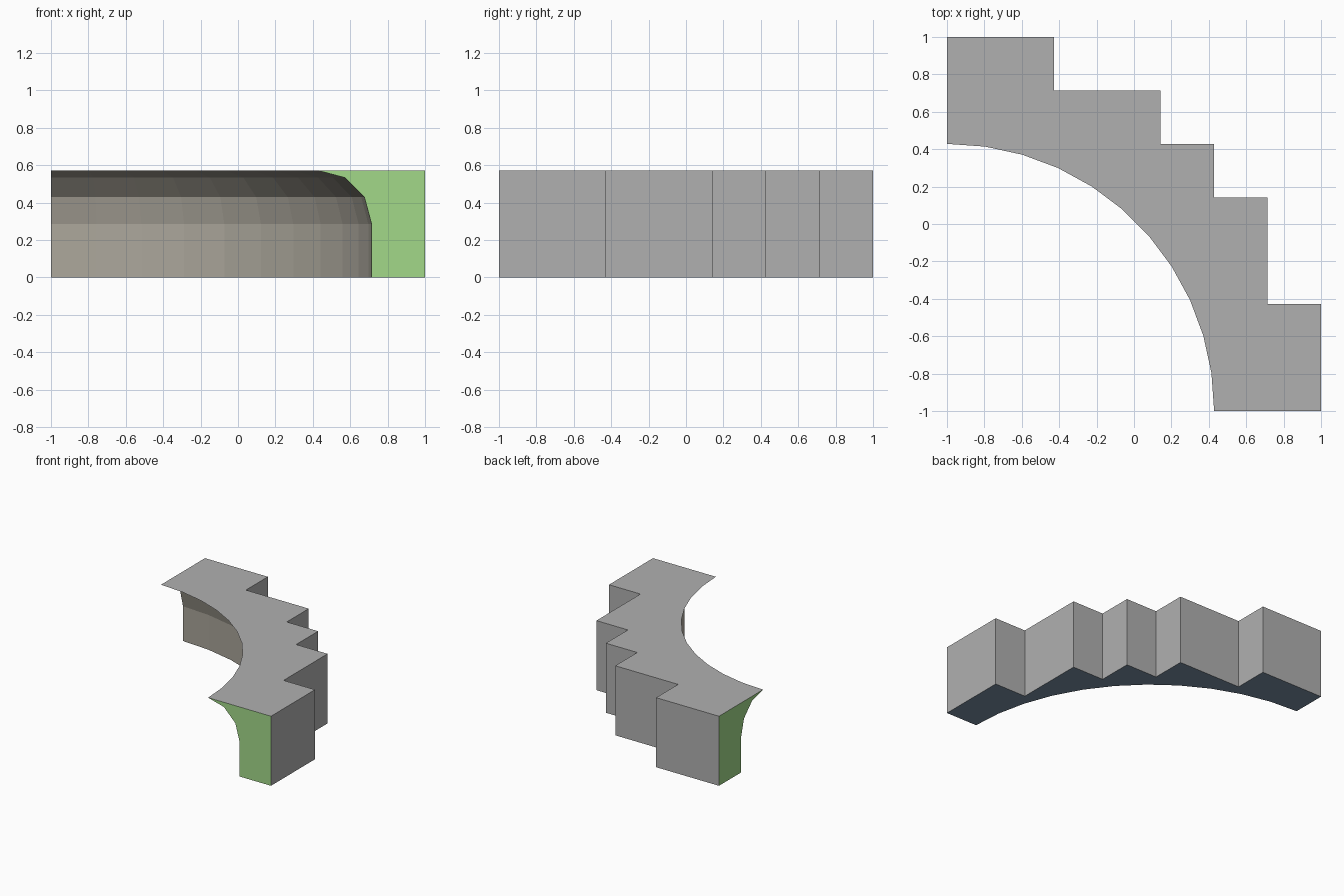
import bpy, bmesh
from math import sin, cos, pi

if "Cube" in bpy.data.objects:
    bpy.data.objects.remove(bpy.data.objects["Cube"])

U = 2 / 7            # modelling unit: the block is 7 units wide
TOP = 2 * U
SEGMENTS = 11        # facets around the quarter curve


def material(name, rgb):
    mat = bpy.data.materials.new(name)
    mat.diffuse_color = (*rgb, 1)
    mat.use_nodes = True
    mat.node_tree.nodes["Principled BSDF"].inputs["Base Color"].default_value = mat.diffuse_color
    return mat


mesh = bpy.data.meshes.new("stepped_corner_block")
block = bpy.data.objects.new("stepped_corner_block", mesh)
bpy.context.collection.objects.link(block)
# grey slot matches the default look of an uncoloured part
for name, rgb in (("grey", (0.434, 0.434, 0.434)), ("grass_green", (0.36, 0.69, 0.25)),
                  ("warm_stone", (0.41, 0.385, 0.33)), ("slate_blue", (0.19, 0.27, 0.36))):
    mesh.materials.append(material(name, rgb))
GREY, GREEN, STONE, SLATE = range(4)

bm = bmesh.new()


def face(verts, mat):
    bm.faces.new(verts).material_index = mat


# Inner curved wall: upright, then coving inwards to the top, swept round the corner
profile = [(6 * U, 0)] + [(5 * U + U * cos(a * pi / 6), U + U * sin(a * pi / 6))
                          for a in range(4)]
rings = []
for i in range(SEGMENTS + 1):
    t = i / SEGMENTS * pi / 2
    rings.append([bm.verts.new((-1 + r * cos(t), -1 + r * sin(t), z)) for r, z in profile])
for a, b in zip(rings, rings[1:]):
    for j in range(len(profile) - 1):
        face((a[j], a[j + 1], b[j + 1], b[j]), STONE)

# Outer stepped wall, in units from the curve centre
steps = [(7, 0), (7, 2), (6, 2), (6, 4), (5, 4), (5, 5), (4, 5), (4, 6), (2, 6), (2, 7), (0, 7)]
low = [bm.verts.new((-1 + x * U, -1 + y * U, 0)) for x, y in steps]
high = [bm.verts.new((-1 + x * U, -1 + y * U, TOP)) for x, y in steps]
for i in range(len(steps) - 1):
    face((low[i], low[i + 1], high[i + 1], high[i]), GREY)

# Top, underside and the two cut ends
face(high + [r[-1] for r in reversed(rings)], GREY)
face(low + [r[0] for r in reversed(rings)], SLATE)
for k in (0, -1):
    face([low[k], high[k]] + rings[k][::-1], GREEN)

bmesh.ops.recalc_face_normals(bm, faces=bm.faces)
bm.to_mesh(mesh)
bm.free()
